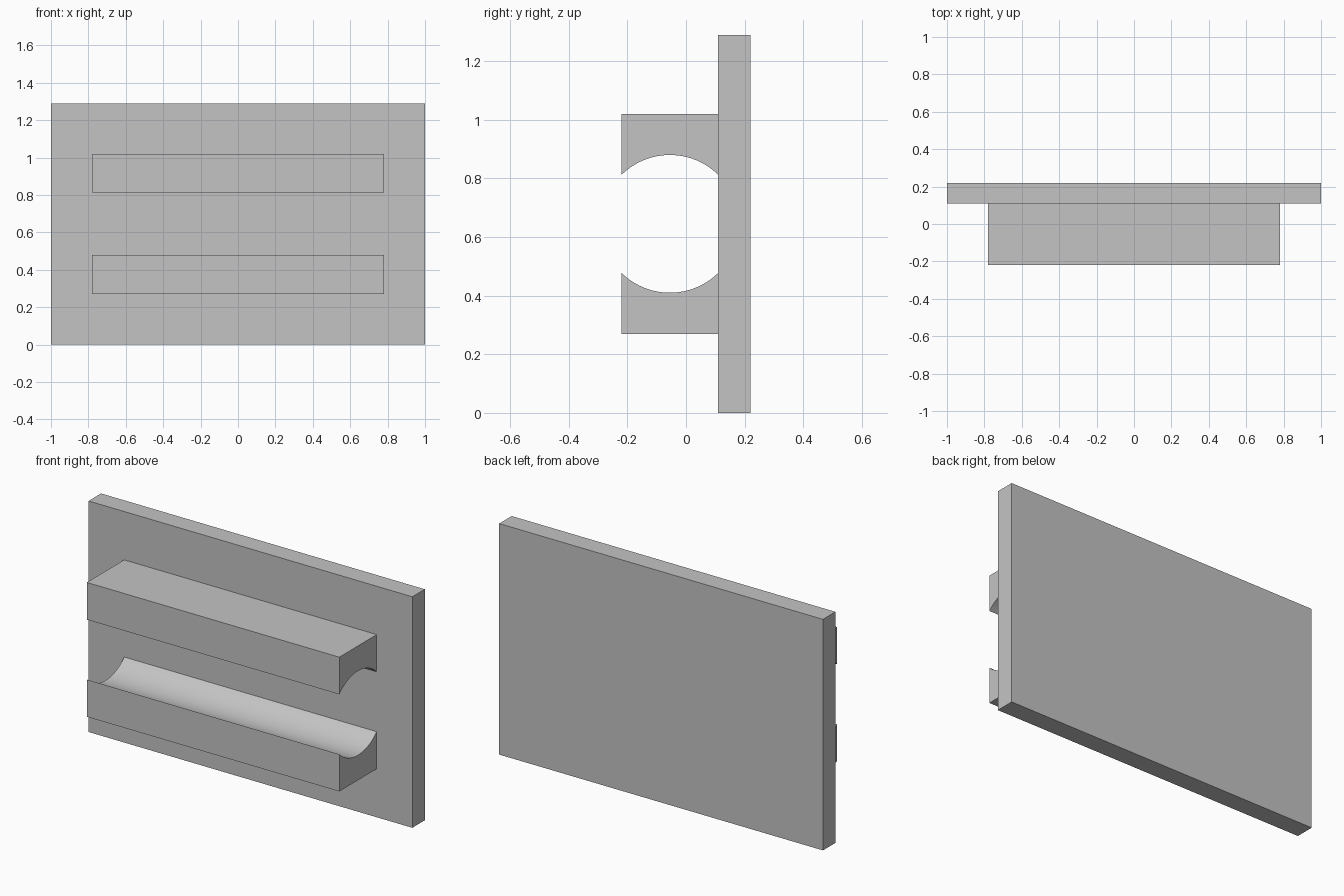
import bpy, bmesh, math

if "Cube" in bpy.data.objects:
    bpy.data.objects.remove(bpy.data.objects["Cube"])

grey = bpy.data.materials.new("plain grey")
grey.diffuse_color = (0.55, 0.55, 0.55, 1)
grey.use_nodes = True
grey.node_tree.nodes["Principled BSDF"].inputs["Base Color"].default_value = grey.diffuse_color

FRONT, PLATE_FRONT, BACK = -0.22, 0.11, 0.22
HEIGHT, MID = 1.29, 0.645


def extrude_profile(name, profile, half_width):
    """Extrude a closed (y, z) profile along x, centred on x = 0."""
    bm = bmesh.new()
    face = bm.faces.new([bm.verts.new((-half_width, y, z)) for y, z in profile])
    grown = bmesh.ops.extrude_face_region(bm, geom=[face])["geom"]
    verts = [g for g in grown if isinstance(g, bmesh.types.BMVert)]
    bmesh.ops.translate(bm, verts=verts, vec=(2 * half_width, 0, 0))
    bmesh.ops.recalc_face_normals(bm, faces=bm.faces)
    mesh = bpy.data.meshes.new(name)
    bm.to_mesh(mesh)
    bm.free()
    mesh.materials.append(grey)
    obj = bpy.data.objects.new(name, mesh)
    bpy.context.collection.objects.link(obj)
    bpy.ops.object.select_all(action='DESELECT')
    obj.select_set(True)
    bpy.context.view_layer.objects.active = obj
    bpy.ops.object.shade_smooth_by_angle(angle=math.radians(30))
    return obj


# Back plate
extrude_profile("back_plate", [(PLATE_FRONT, 0), (BACK, 0),
                               (BACK, HEIGHT), (PLATE_FRONT, HEIGHT)], 1.0)

# Two facing rails, each with a round groove cut from one shared cylinder
RADIUS, STEPS = 0.235, 24
centre_y = (FRONT + PLATE_FRONT) / 2
sweep = math.asin((PLATE_FRONT - centre_y) / RADIUS)
for name, side, outer in (("lower_rail", -1, 0.27), ("upper_rail", 1, 1.02)):
    arc = []
    for i in range(STEPS + 1):
        a = sweep * (1 - 2 * i / STEPS)
        arc.append((centre_y + RADIUS * math.sin(a),
                    MID + side * RADIUS * math.cos(a)))
    extrude_profile(name, [(FRONT, outer), (PLATE_FRONT, outer)] + arc, 0.78)
